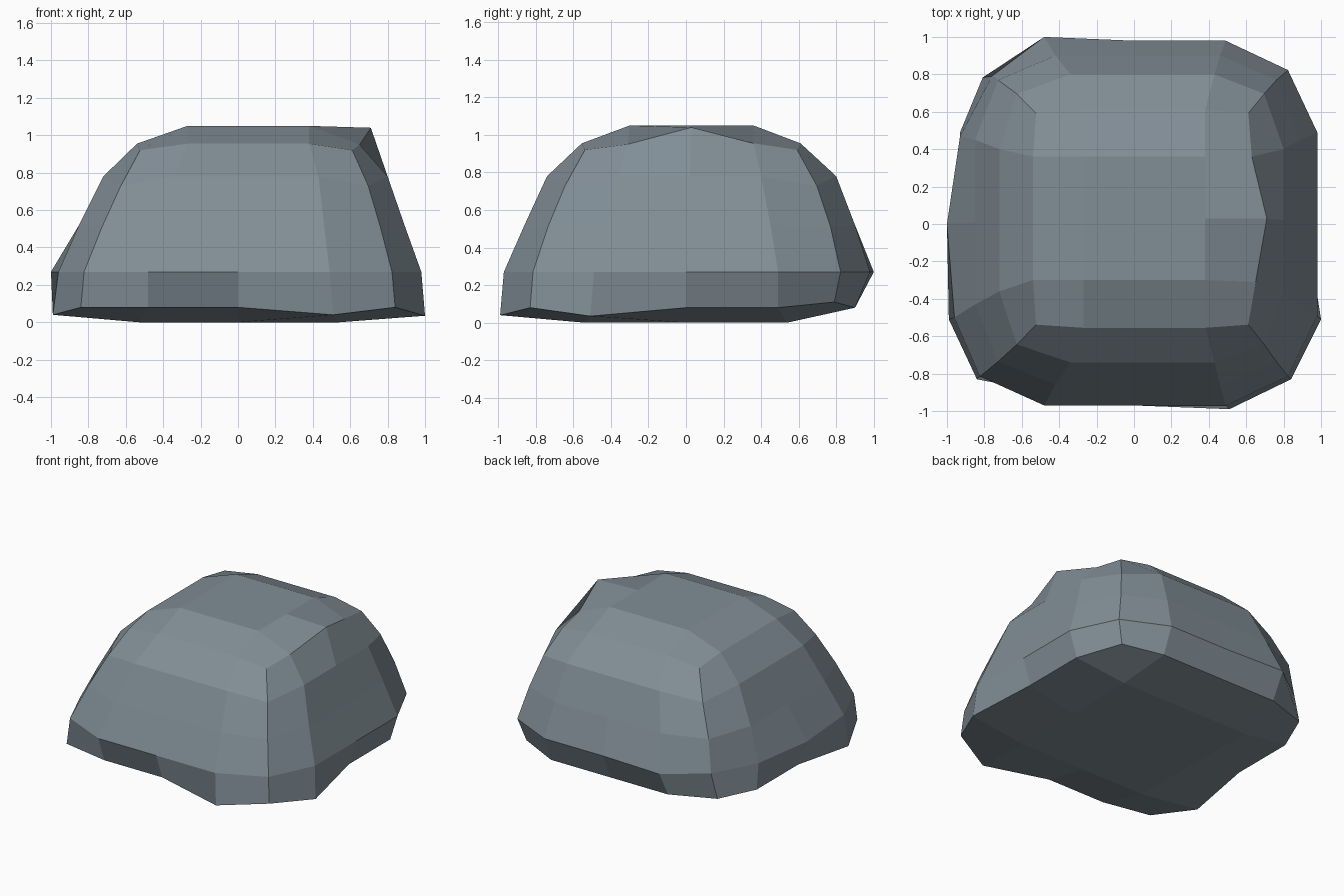
import bpy, bmesh

# Levels of the boulder, bottom to top:
# z, corner z, (five x columns), (five y rows), corner pull-in
LEVELS = [
    (0.08, 0.09, (-0.93, -0.48, 0.00, 0.49, 0.92), (-0.90, -0.49, 0.00, 0.49, 0.90), 0.87),
    (0.27, 0.27, (-0.98, -0.48, 0.00, 0.49, 0.98), (-0.97, -0.49, 0.00, 0.49, 0.98), 0.84),
    (0.52, 0.51, (-0.85, -0.42, 0.02, 0.46, 0.89), (-0.86, -0.43, 0.01, 0.45, 0.90), 0.855),
    (0.78, 0.73, (-0.72, -0.34, 0.04, 0.43, 0.80), (-0.74, -0.36, 0.02, 0.40, 0.80), 0.87),
    (0.955, 0.92, (-0.54, -0.27, 0.04, 0.38, 0.63), (-0.555, -0.30, 0.03, 0.36, 0.61), 0.97),
]
# Chipped and protruding points, keyed by (column, row, level)
CHIPS = {
    (4, 2, 4): (0.71, 0.03, 1.04),
    (4, 1, 4): (0.65, -0.31, 0.95),
    (3, 0, 0): (0.51, -0.99, 0.04),
    (4, 1, 0): (1.00, -0.51, 0.035),
    (0, 1, 0): (-0.99, -0.51, 0.04),
    (0, 0, 0): (-0.84, -0.83, 0.08),
    (4, 0, 0): (0.84, -0.83, 0.08),
    (4, 4, 0): (0.77, 0.79, 0.11),
    (0, 2, 1): (-1.00, 0.00, 0.27),
    (0, 1, 1): (-0.96, -0.50, 0.27),
    (0, 3, 1): (-0.93, 0.47, 0.27),
    (0, 4, 1): (-0.76, 0.79, 0.27),
    (1, 4, 1): (-0.48, 1.00, 0.27),
}


def place(i, j, k):
    """Map a grid point of the divided cube onto the boulder."""
    if (i, j, k) in CHIPS:
        return CHIPS[i, j, k]
    z, corner_z, xs, ys, pull = LEVELS[k]
    x, y = xs[i], ys[j]
    side_i, side_j = i in (0, 4), j in (0, 4)
    if side_i and side_j:
        return x * pull, y * pull, corner_z
    if not side_i and not side_j:
        if k == 4:
            z = 1.05                                # flat crown
        else:
            x, y, z = x * 1.1, y * 1.1, 0.0         # flat base
    return x, y, z


# Boulder: cube cut into 4 x 4 x 4 and shaped level by level
bm = bmesh.new()
bmesh.ops.create_cube(bm, size=4)
bmesh.ops.subdivide_edges(bm, edges=bm.edges[:], cuts=3, use_grid_fill=True)
for v in bm.verts:
    v.co = place(*(round(c) + 2 for c in v.co))
bmesh.ops.recalc_face_normals(bm, faces=bm.faces[:])
mesh = bpy.data.meshes.new("boulder")
bm.to_mesh(mesh)
bm.free()

stone = bpy.data.materials.new("slate grey stone")
stone.diffuse_color = (0.22, 0.27, 0.305, 1)
mesh.materials.append(stone)
boulder = bpy.data.objects.new("boulder", mesh)
bpy.context.collection.objects.link(boulder)
